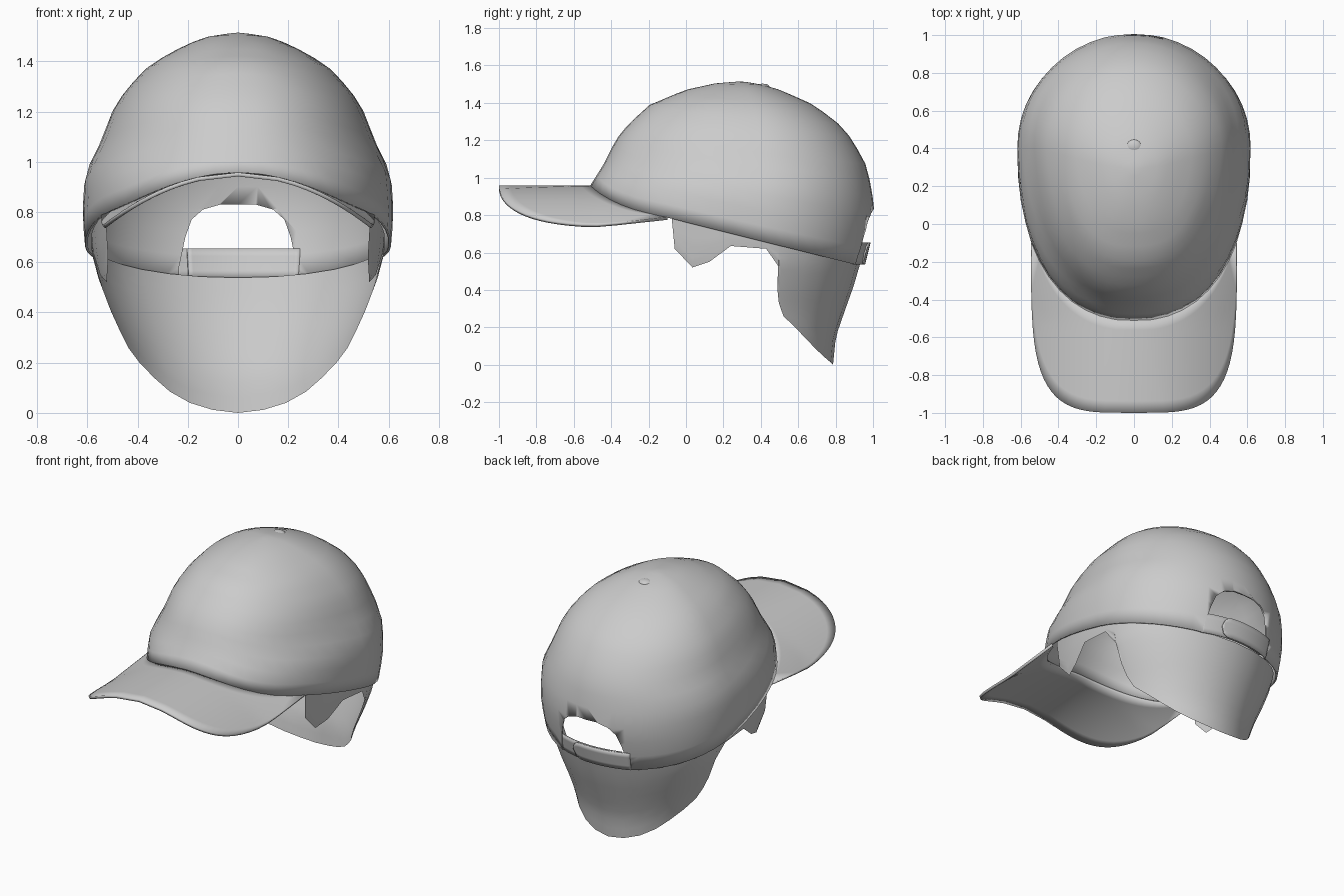
import bpy, bmesh, math

if "Cube" in bpy.data.objects:
    bpy.data.objects.remove(bpy.data.objects["Cube"])

# Horizontal head sections: height, front y, back y, half width, centre y
SECTIONS = [(0, -.5, .80, .40, .40), (.15, -.5, .815, .435, .40), (.28, -.5, .86, .475, .40),
            (.42, -.5, .91, .535, .40), (.54, -.53, .945, .58, .40), (.65, -.53, .972, .598, .40),
            (.79, -.53, 1.0, .61, .40), (.95, -.505, .982, .60, .40), (1.07, -.43, .95, .54, .40),
            (1.2, -.365, .88, .49, .40), (1.28, -.30, .81, .44, .38), (1.38, -.19, .68, .345, .36),
            (1.46, 0, .50, .20, .32), (1.495, .16, .38, .10, .30), (1.505, .29, .29, 0, .29)]


def head(z, a, off=0.0):
    """Point on the head at height z; angle 0 is the back, pi the front."""
    z = min(max(z, 0), 1.505)
    for lo, hi in zip(SECTIONS, SECTIONS[1:]):
        if z <= hi[0]:
            t = (z - lo[0]) / (hi[0] - lo[0])
            f, b, w, c = [p + (q - p) * t for p, q in zip(lo[1:], hi[1:])]
            break
    co, si = math.cos(a), math.sin(a)
    p = 1.0 if co > 0 else 0.91
    x = (w + off) * math.copysign(abs(si) ** p, si)
    depth = b - c if co > 0 else c - f
    y = c + (depth + off) * math.copysign(abs(co) ** p, co)
    return x, y, z


def brim_z(x, y):
    lift = .045 * min(max((y + .5) / .4, 0), 1) * min(1, (x / .545) ** 2)
    return .955 - .215 * (x / .545) ** 2 + lift


def rim_z(a):
    z = .8
    for _ in range(12):
        x, y, _z = head(z, a)
        target = brim_z(x, y) if y < -.1 else .787 - .25 * (y + .1)
        z = .5 * z + .5 * target
    return z


def grid(name, rows, closed=False, thick=0, tip=None):
    """Skin a list of point rows; optional closing seam, tip point and thickness."""
    bm = bmesh.new()
    vs = [[bm.verts.new(p) for p in r] for r in rows]
    n = len(rows[0])
    for r, s in zip(vs, vs[1:]):
        for i in range(n if closed else n - 1):
            j = (i + 1) % n
            bm.faces.new((r[i], r[j], s[j], s[i]))
    if tip:
        t = bm.verts.new(tip)
        for i in range(n):
            bm.faces.new((vs[-1][i], vs[-1][(i + 1) % n], t))
    me = bpy.data.meshes.new(name)
    bm.to_mesh(me)
    bm.free()
    ob = bpy.data.objects.new(name, me)
    bpy.context.collection.objects.link(ob)
    smooth(ob)
    if thick:
        m = ob.modifiers.new("thickness", 'SOLIDIFY')
        m.thickness = thick
        m.offset = -1
    return ob


def smooth(ob):
    bpy.ops.object.select_all(action='DESELECT')
    ob.select_set(True)
    bpy.context.view_layer.objects.active = ob
    bpy.ops.object.shade_smooth_by_angle(angle=math.radians(40))


# Cap crown, rings rising from the sloping rim to the top
N, RINGS = 48, 16
angles = [-2 * math.pi * i / N for i in range(N)]
rims = [rim_z(a) for a in angles]
rows = []
for k in range(RINGS):
    s = math.sin(math.pi / 2 * k / RINGS)
    rows.append([head(r + s * (1.505 - r), a) for a, r in zip(angles, rims)])
crown = grid("cap_crown", [r[::-1] for r in rows], True, .01, (0, .29, 1.505))

# Arched opening at the back of the crown
half = [(.24, .4), (.235, .58), (.21, .70), (.185, .77), (.14, .81), (.07, .83)]
arch = half + [(-x, z) for x, z in reversed(half)]
cutter = grid("opening_cutter", [[(x, .7, z) for x, z in arch], [(x, 1.2, z) for x, z in arch]], True)
bm = bmesh.new()
bm.from_mesh(cutter.data)
bmesh.ops.holes_fill(bm, edges=bm.edges[:], sides=0)
bmesh.ops.recalc_face_normals(bm, faces=bm.faces[:])
bm.to_mesh(cutter.data)
bm.free()
cutter.hide_render = True
cutter.hide_set(True)
m = crown.modifiers.new("opening", 'BOOLEAN')
m.operation = 'DIFFERENCE'
m.object = cutter

# Curved brim between the crown rim and a rounded outline
M, V = 36, 8
rows = [[] for _ in range(V + 1)]
for i in range(M + 1):
    u = -1 + 2 * i / M
    a = math.pi - u * math.radians(57)
    ix, iy, iz = head(rim_z(a), a, -.004)
    t = u * math.pi / 2
    ox = .545 * math.copysign(abs(math.sin(t)) ** .5, t)
    oy = -.1 - .9 * abs(math.cos(t)) ** .5
    for v in range(V + 1):
        k = v / V
        x, y = ix + (ox - ix) * k, iy + (oy - iy) * k
        rows[v].append((x, y, brim_z(x, y) + .003))
grid("brim", [r[::-1] for r in rows], thick=.016)


# Closing strap and its overlapping rounded tab
def strap(name, x0, x1, off, round_end):
    rows = [[] for _ in range(5)]
    for i in range(25):
        x = x0 + (x1 - x0) * i / 24
        a = math.asin(x / .59)
        d = max(0, x - (x1 - .058)) / .058 if round_end else 0
        h = .058 * math.sqrt(max(0, 1 - d * d)) + .0005
        for k in range(5):
            rows[k].append(head(.594 + h * (k / 2 - 1), a, off))
    # front view x runs the other way round the back
    return grid(name, [r[::-1] for r in rows], thick=.008)


strap("strap_base", -.20, .245, .004, False)
strap("strap_tab", -.245, .125, .014, True)

# Hair below the rim: lower edge as (degrees from back, height)
EDGE = [(0, 0), (15, .012), (29, .04), (42, .085), (53, .14), (64, .20), (74, .26), (78, .33),
        (79.5, .40), (80, .53), (87, .62), (98.5, .635), (105.5, .55), (111.5, .52),
        (118, .62), (119, .76)]
edge = [(-d, z) for d, z in reversed(EDGE[1:])] + EDGE
rows = [[] for _ in range(10)]
for d, low in edge:
    a = math.radians(d)
    top = rim_z(a) + .012
    for k in range(10):
        rows[k].append(head(top + (low - top) * k / 9, a, -.014))
grid("hair", rows)

# Button on top
bpy.ops.mesh.primitive_uv_sphere_add(segments=16, ring_count=8, radius=.042, location=(0, .41, 1.484))
button = bpy.context.object
button.name = "top_button"
button.scale = (1, .9, .45)
smooth(button)
